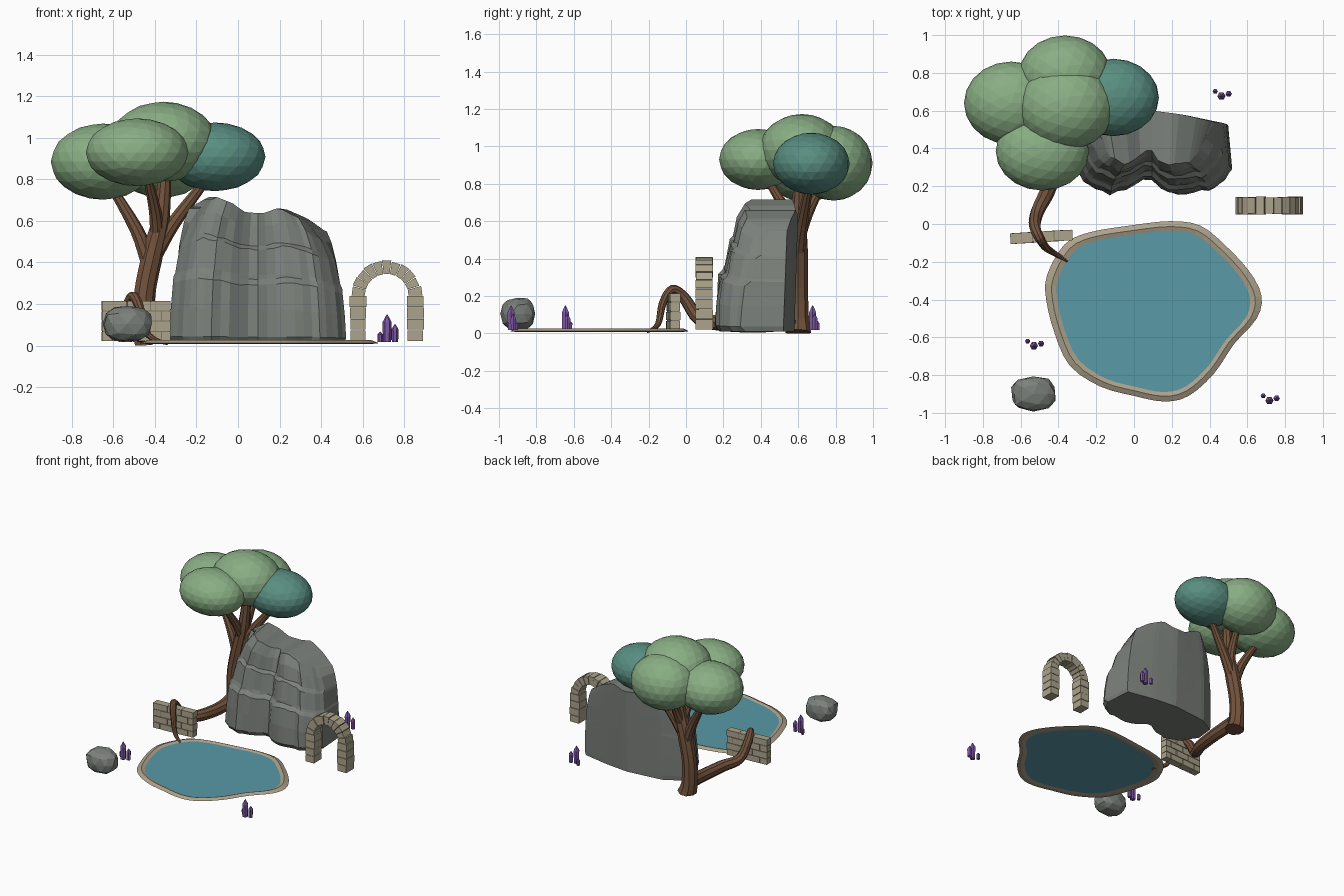
import bpy, bmesh, math, random
from mathutils import Vector, Matrix

random.seed(4)
if "Cube" in bpy.data.objects:
    bpy.data.objects.remove(bpy.data.objects["Cube"], do_unlink=True)


def material(name, r, g, b):
    m = bpy.data.materials.new(name)
    m.use_nodes = True
    m.diffuse_color = (r, g, b, 1)
    node = next(n for n in m.node_tree.nodes if n.type == 'BSDF_PRINCIPLED')
    node.inputs["Base Color"].default_value = (r, g, b, 1)
    node.inputs["Roughness"].default_value = 0.9
    return m


LEAF = material("leaf green", 0.25, 0.42, 0.23)
TEAL = material("leaf teal", 0.10, 0.27, 0.22)
BARK = material("bark brown", 0.17, 0.085, 0.045)
ROCK = material("rock grey", 0.20, 0.22, 0.20)
STONE = material("sandstone", 0.41, 0.37, 0.26)
MORTAR = material("mortar", 0.22, 0.19, 0.13)
SAND = material("pond rim sand", 0.42, 0.36, 0.26)
WATER = material("water blue", 0.10, 0.32, 0.39)
CRYSTAL = material("crystal purple", 0.21, 0.10, 0.38)


def finish(bm, name, mat):
    bmesh.ops.recalc_face_normals(bm, faces=bm.faces)
    me = bpy.data.meshes.new(name)
    bm.to_mesh(me)
    bm.free()
    me.materials.append(mat)
    ob = bpy.data.objects.new(name, me)
    bpy.context.collection.objects.link(ob)
    return ob


def loft(bm, rings, caps=True, closed=False):
    """Skin a list of equal-length point rings with quads."""
    vs = [[bm.verts.new(p) for p in ring] for ring in rings]
    n = len(vs[0])
    pairs = list(zip(vs, vs[1:])) + ([(vs[-1], vs[0])] if closed else [])
    for a, b in pairs:
        for i in range(n):
            j = (i + 1) % n
            bm.faces.new((a[i], a[j], b[j], b[i]))
    if caps:
        bm.faces.new(vs[0])
        bm.faces.new(vs[-1])
    return vs


def spline(pts, steps, cyclic=False):
    """Catmull-Rom resampling of points of any dimension."""
    n = len(pts)
    get = (lambda i: pts[i % n]) if cyclic else (lambda i: pts[max(0, min(n - 1, i))])
    out = []
    for i in range(n if cyclic else n - 1):
        for s in range(steps):
            t = s / steps
            out.append([0.5 * (2 * b + (c - a) * t + (2 * a - 5 * b + 4 * c - d) * t ** 2
                               + (3 * b - a - 3 * c + d) * t ** 3)
                        for a, b, c, d in zip(get(i - 1), get(i), get(i + 1), get(i + 2))])
    return out if cyclic else out + [list(pts[-1])]


def tube(name, pts, mat, sides=9):
    """Tapered limb; every point is x, y, z, radius."""
    path = spline(pts, 4)
    pos = [Vector(p[:3]) for p in path]
    side, rings = Vector((1, 0, 0)), []
    for i, p in enumerate(path):
        tan = (pos[min(i + 1, len(pos) - 1)] - pos[max(i - 1, 0)]).normalized()
        side = (side - tan * side.dot(tan)).normalized()
        up = tan.cross(side)
        ring = []
        for k in range(sides):
            a = math.tau * k / sides
            v = pos[i] + (side * math.cos(a) + up * math.sin(a)) * p[3]
            ring.append((v.x, v.y, max(v.z, 0)))
        rings.append(ring)
    bm = bmesh.new()
    loft(bm, rings)
    return finish(bm, name, mat)


def block(bm, loc, size, rot=Matrix()):
    m = Matrix.Translation(loc) @ rot @ Matrix.Diagonal((*size, 1))
    bmesh.ops.create_cube(bm, size=1, matrix=m)


def interp(table, x):
    for (x0, y0), (x1, y1) in zip(table, table[1:]):
        if x <= x1:
            return y0 + (y1 - y0) * max(0, (x - x0) / (x1 - x0))
    return table[-1][1]


# Foliage: faceted ellipsoids
for name, mat, loc, size in (
        ("foliage_left", LEAF, (-.65, .64, .885), (.25, .22, .183)),
        ("foliage_front", LEAF, (-.485, .385, .93), (.247, .208, .163)),
        ("foliage_back", LEAF, (-.365, .79, .91), (.245, .208, .2)),
        ("foliage_top", LEAF, (-.36, .62, .98), (.257, .228, .193)),
        ("foliage_teal", TEAL, (-.11, .67, .908), (.242, .205, .165))):
    bm = bmesh.new()
    bmesh.ops.create_icosphere(bm, subdivisions=3, radius=1,
                               matrix=Matrix.Translation(loc) @ Matrix.Diagonal((*size, 1)))
    finish(bm, name, mat)

# Tree trunk, branches and the root arching over the wall
tube("trunk", [(-.43, .6, 0, .07), (-.45, .6, .08, .058), (-.45, .6, .25, .053),
               (-.41, .6, .45, .052), (-.37, .6, .62, .042), (-.35, .61, .85, .03)], BARK)
tube("branch_left", [(-.43, .6, .4, .04), (-.49, .61, .56, .033), (-.62, .64, .78, .02)], BARK)
tube("branch_right", [(-.4, .6, .44, .04), (-.31, .62, .59, .034), (-.15, .66, .8, .022)], BARK)
tube("branch_front", [(-.39, .6, .52, .036), (-.4, .54, .65, .03), (-.44, .43, .83, .02)], BARK)
tube("branch_back", [(-.39, .6, .5, .036), (-.37, .65, .64, .03), (-.36, .74, .82, .02)], BARK)
tube("root", [(-.43, .58, .07, .05), (-.42, .4, .05, .046), (-.45, .2, .055, .043),
              (-.51, .07, .08, .036), (-.525, -.01, .19, .031), (-.5, -.075, .235, .025),
              (-.465, -.125, .16, .021), (-.43, -.15, .05, .016), (-.34, -.205, .008, .006)], BARK)

# Cliff: layered front with two lobes, smooth back
CX, HALF, COLS = .095, .425, 25
front_y = [(-.33, .33), (-.26, .22), (-.13, .15), (0, .205), (.08, .255), (.15, .185),
           (.24, .15), (.4, .18), (.48, .23), (.52, .29)]
back_y = [(-.33, .5), (-.2, .57), (.1, .6), (.3, .58), (.52, .54)]
top_z = [(-.2, .65), (-.105, .716), (-.01, .678), (.02, .644), (.115, .635),
         (.197, .663), (.3, .61), (.37, .55)]
layers = [(0, .97, .02), (.05, 1, 0), (.25, .985, .005), (.45, .96, .02), (.49, .955, .045),
          (.52, .935, .05), (.72, .88, .075), (.75, .865, .1), (.9, .77, .12), (1, .66, .155)]
columns = [CX + HALF * math.sin(math.pi / 2 * (2 * i / (COLS - 1) - 1) * .8) / math.sin(math.pi * .4)
           for i in range(COLS)]
wobble = [random.uniform(-.008, .008) for _ in columns]
rings = []
for t, shrink, inset in layers:
    front, back = [], []
    for x, w in zip(columns, wobble):
        z = .01 + t * (interp(top_z, CX + (x - CX) * .66) - .01)
        jit = random.uniform(-.006, .006)
        fx = CX + (x - CX) * shrink
        bx = CX + (x - CX) * (shrink * .5 + .45)
        front.append((fx, interp(front_y, x) + inset + w + jit, z + jit * t * (t < 1)))
        back.append((bx, interp(back_y, x) - .02 * (1 - t), z))
    rings.append(front + back[::-1])
bm = bmesh.new()
vs = loft(bm, rings, caps=False)
for ring in (vs[0], vs[-1]):
    for i in range(COLS - 1):
        bm.faces.new((ring[i], ring[i + 1], ring[-i - 2], ring[-i - 1]))
finish(bm, "cliff", ROCK)

# Boulder
bm = bmesh.new()
bmesh.ops.create_icosphere(bm, subdivisions=2, radius=1)
for v in bm.verts:
    c = [math.copysign(abs(k) ** .8, k) * random.uniform(.92, 1.04) for k in v.co]
    v.co = (-.533 + .122 * c[0], -.9 + .093 * c[1], .105 + .09 * max(-.95, min(.95, c[2])))
finish(bm, "boulder", ROCK)

# Pond: ridged rim and water sheet
outline = [(-.46, -.27), (-.37, -.11), (-.24, -.045), (-.02, -.008), (.19, .015), (.35, -.008),
           (.48, -.11), (.61, -.25), (.675, -.38), (.65, -.5), (.53, -.635), (.425, -.79),
           (.29, -.91), (.16, -.94), (0, -.91), (-.18, -.86), (-.34, -.75), (-.42, -.58),
           (-.465, -.4)]
shore = spline(outline, 3, cyclic=True)
PX, PY = .1, -.465


def shore_ring(scale, z):
    return [(PX + (x - PX) * scale, PY + (y - PY) * scale, z) for x, y in shore]


bm = bmesh.new()
loft(bm, [shore_ring(1, .012), shore_ring(.94, .026), shore_ring(.87, .014), shore_ring(.94, .008)],
     caps=False, closed=True)
finish(bm, "pond_rim", SAND)
bm = bmesh.new()
loft(bm, [shore_ring(.9, .013), shore_ring(.9, .018)])
finish(bm, "pond_water", WATER)

# Ruined wall: staggered bricks around a mortar core
turn = Matrix.Rotation(math.radians(3.5), 4, 'Z')
origin = Vector((-.49, -.068, .02))
WIDTH, ROW = .335, .049
bm = bmesh.new()
for row in range(4):
    cuts = [0, .36, .7, 1] if row % 2 else [0, .18, .52, .86, 1]
    for a, b in zip(cuts, cuts[1:]):
        loc = Vector(((a + b - 1) / 2 * WIDTH, 0, (row + .5) * ROW))
        block(bm, origin + turn @ loc,
              ((b - a) * WIDTH - .005, random.uniform(.052, .058), ROW - .005), turn)
finish(bm, "wall_bricks", STONE)
bm = bmesh.new()
block(bm, origin + Vector((0, 0, ROW * 2)), (WIDTH - .01, .046, ROW * 4 - .008), turn)
finish(bm, "wall_mortar", MORTAR)

# Stone arch: two block pillars and a ring of wedge stones
AX, AY, AZ, MID, STONES = .715, .097, .24, .138, 11
bm = bmesh.new()
for side in (-1, 1):
    for k in range(4):
        block(bm, (AX + side * MID, AY, .02 + (k + .5) * .055),
              (random.uniform(.07, .083), random.uniform(.084, .096), .052))
for k in range(STONES):
    a0, a1 = (math.pi * (k + e) / STONES for e in (.04, .96))
    depth = random.uniform(.042, .048)
    outer = random.uniform(.163, .172)
    loft(bm, [[(AX + r * math.cos(a), AY + s * depth, AZ + r * math.sin(a))
               for r, a in ((.105, a0), (outer, a0), (outer, a1), (.105, a1))] for s in (-1, 1)])
finish(bm, "arch", STONE)

# Crystal clusters: pointed hexagonal prisms
for name, cx, cy in (("crystals_front", .717, -.935), ("crystals_left", -.53, -.645),
                     ("crystals_back", .463, .677)):
    bm = bmesh.new()
    for dx, dy, r, h in ((0, 0, .022, .132), (-.033, .025, .014, .05), (.038, .012, .017, .085)):
        loft(bm, [[(cx + dx + r * f * math.cos(k * math.tau / 6),
                    cy + dy + r * f * math.sin(k * math.tau / 6), .018 + h * z) for k in range(6)]
                  for f, z in ((.9, 0), (1, .72), (.08, 1))])
    finish(bm, name, CRYSTAL)
